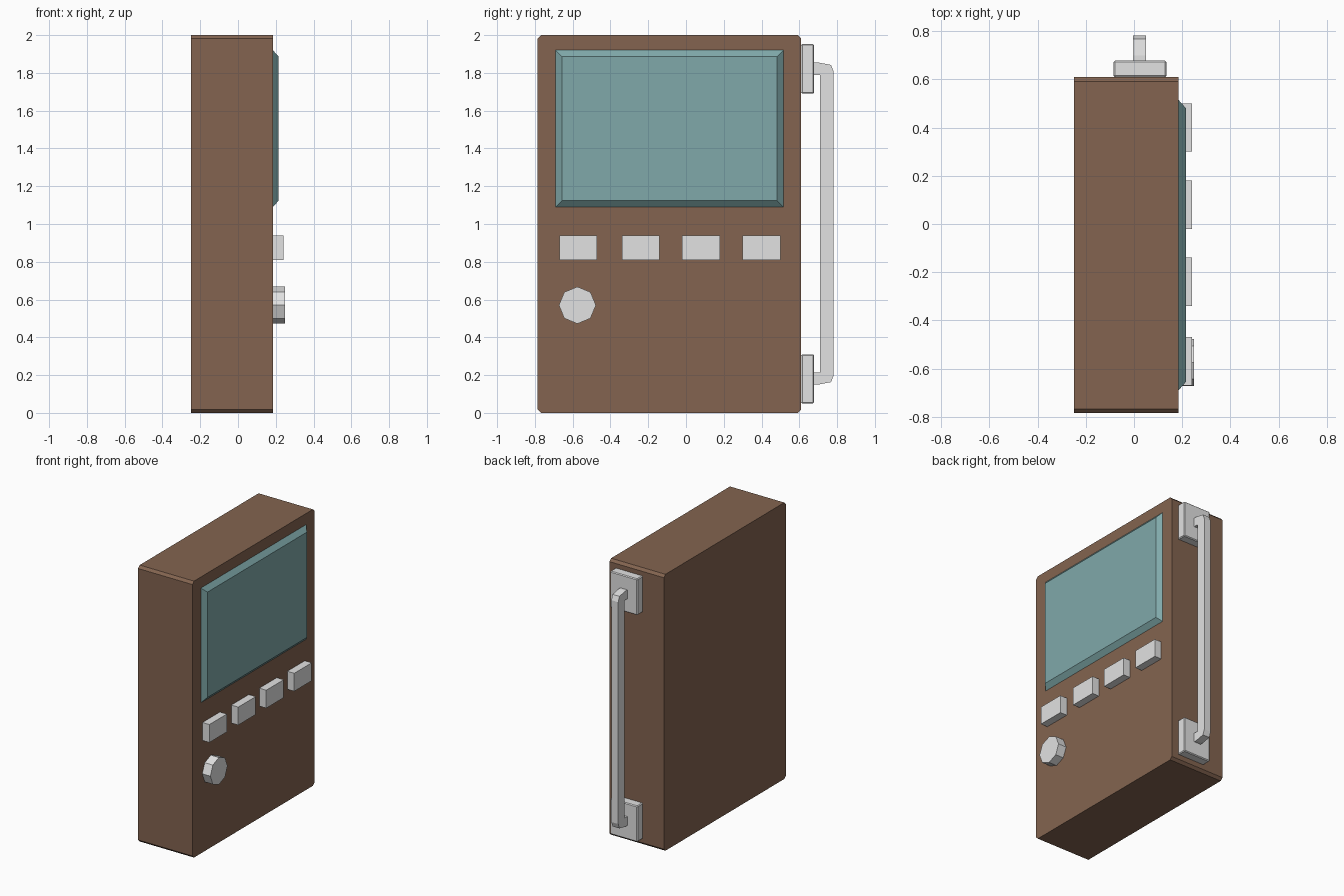
import bpy, bmesh, math
from mathutils import Vector

if "Cube" in bpy.data.objects:
    bpy.data.objects.remove(bpy.data.objects["Cube"], do_unlink=True)


def material(name, rgb):
    m = bpy.data.materials.new(name)
    m.use_nodes = True
    color = (*rgb, 1.0)
    m.diffuse_color = color
    bsdf = m.node_tree.nodes["Principled BSDF"]
    bsdf.inputs["Base Color"].default_value = color
    bsdf.inputs["Roughness"].default_value = 0.8
    return m


brown = material("brown casing", (0.227, 0.127, 0.08))
teal = material("teal glass", (0.216, 0.397, 0.402))
grey = material("light grey metal", (0.76, 0.76, 0.76))


def prism(name, profile, x0, x1, mat, inset=0.0):
    """Extrude a (y, z) outline along x; the far end can be drawn in by inset."""
    bm = bmesh.new()
    face = bm.faces.new([bm.verts.new((x0, y, z)) for y, z in profile])
    ends = bmesh.ops.extrude_face_region(bm, geom=[face])["geom"]
    top = [v for v in ends if isinstance(v, bmesh.types.BMVert)]
    mid = sum((v.co for v in top), Vector()) / len(top)
    for v in top:
        v.co.x = x1
        v.co.y -= math.copysign(inset, v.co.y - mid.y)
        v.co.z -= math.copysign(inset, v.co.z - mid.z)
    # close the starting end if the extrusion consumed it
    if any(e.is_boundary for e in bm.edges):
        bmesh.ops.holes_fill(bm, edges=[e for e in bm.edges if e.is_boundary])
    bmesh.ops.recalc_face_normals(bm, faces=bm.faces)
    mesh = bpy.data.meshes.new(name)
    bm.to_mesh(mesh)
    bm.free()
    mesh.materials.append(mat)
    obj = bpy.data.objects.new(name, mesh)
    bpy.context.collection.objects.link(obj)
    return obj


def rect(y0, y1, z0, z1):
    return [(y0, z0), (y1, z0), (y1, z1), (y0, z1)]


def chamfered(y0, y1, z0, z1, c):
    return [(y0 + c, z0), (y1 - c, z0), (y1, z0 + c), (y1, z1 - c),
            (y1 - c, z1), (y0 + c, z1), (y0, z1 - c), (y0, z0 + c)]


BACK, FACE = -0.25, 0.185

# Casing with chamfered long edges
prism("casing", chamfered(-0.785, 0.61, 0, 2, 0.018), BACK, FACE, brown)

# Screen with sloped border
prism("screen", rect(-0.69, 0.515, 1.09, 1.92), FACE, 0.215, teal, 0.034)

# Row of push buttons
for i, y in enumerate((-0.57, -0.24, 0.08, 0.40)):
    prism(f"button_{i + 1}", rect(y - 0.1, y + 0.1, 0.81, 0.94), FACE, 0.24, grey)

# Eight-sided dial
dial = [(-0.575 + 0.098 * math.cos(a), 0.57 + 0.098 * math.sin(a))
        for a in (k * math.pi / 4 for k in range(8))]
prism("dial", dial, FACE, 0.25, grey)

# Handle mounting plates with softened outer rims
for name, z0, z1 in (("lower_handle_mount", 0.05, 0.31), ("upper_handle_mount", 1.69, 1.953)):
    plate = prism(name, rect(0.61, 0.678, z0, z1), -0.085, 0.135, grey)
    bevel = plate.modifiers.new("rim", "BEVEL")
    bevel.width = 0.006
    bevel.segments = 1

# Bracket handle: lower half outline mirrored upward about its middle
MIDDLE = 1.0025
outer = [(0.67, 0.15), (0.70, 0.15), (0.768, 0.163), (0.782, 0.2)]
inner = [(0.67, 0.215), (0.71, 0.215)]
flip = lambda pts: [(y, 2 * MIDDLE - z) for y, z in reversed(pts)]
prism("handle", outer + flip(outer) + list(reversed(flip(inner)))[:1]
      + flip(inner)[:1] + list(reversed(inner)), -0.005, 0.05, grey)
